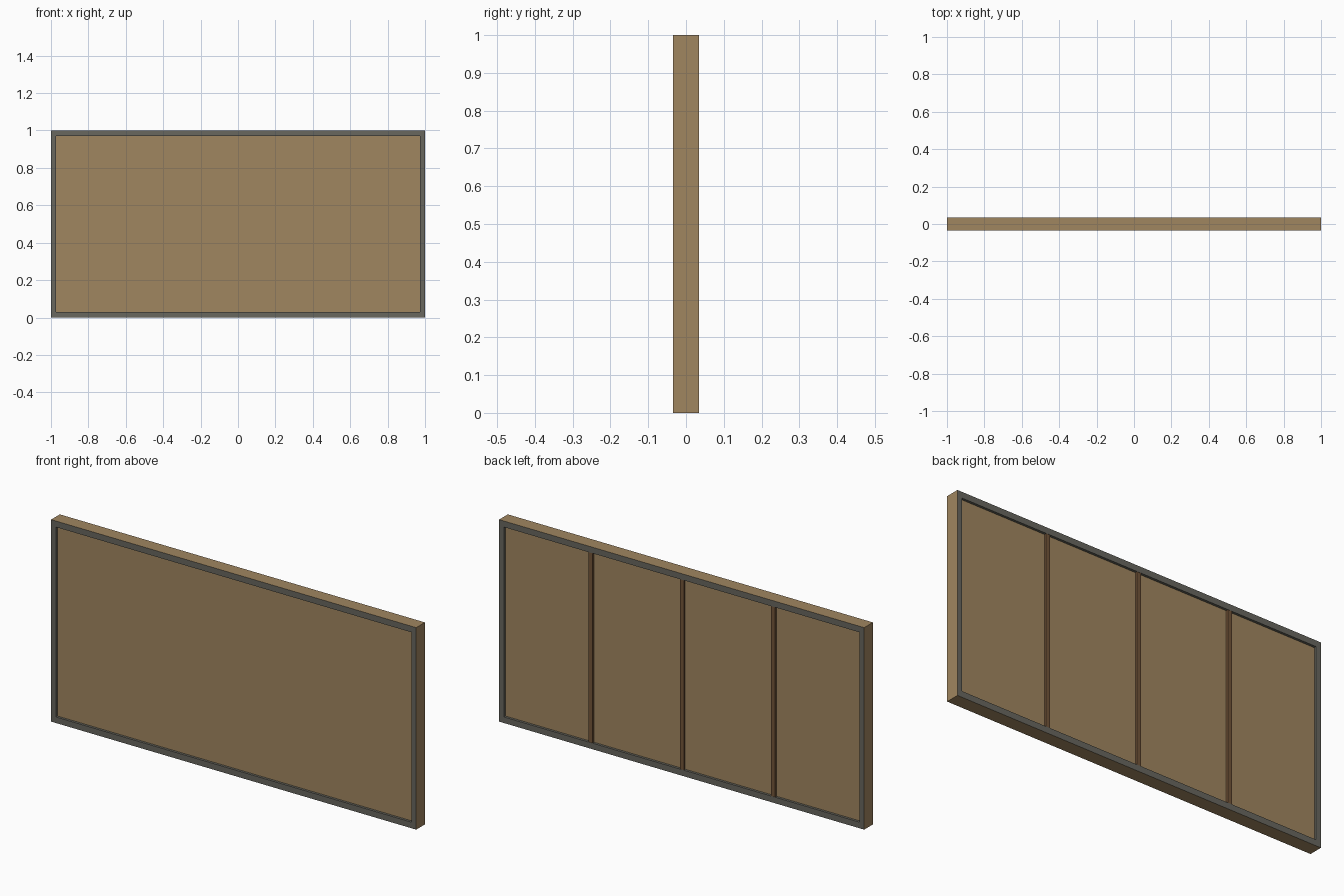
import bpy, bmesh

if "Cube" in bpy.data.objects:
    bpy.data.objects.remove(bpy.data.objects["Cube"])


def material(name, srgb):
    m = bpy.data.materials.new(name)
    lin = [((c / 255 + 0.055) / 1.055) ** 2.4 for c in srgb]
    m.diffuse_color = (*lin, 1)
    m.use_nodes = True
    m.node_tree.nodes["Principled BSDF"].inputs["Base Color"].default_value = m.diffuse_color
    return m


TAN = material("tan board", (160, 134, 96))
GREY = material("grey frame", (104, 103, 95))
BROWN = material("brown rib", (115, 85, 57))

W, H, D = 1.0, 1.0, 0.034      # half width, height, half depth
BX, BZ = 0.026, 0.03           # border widths
RECESS = 0.012


def box(name, x0, x1, y0, y1, z0, z1, mat):
    bm = bmesh.new()
    bmesh.ops.create_cube(bm, size=1)
    for v in bm.verts:
        v.co = (x1 if v.co.x > 0 else x0,
                y1 if v.co.y > 0 else y0,
                z1 if v.co.z > 0 else z0)
    me = bpy.data.meshes.new(name)
    bm.to_mesh(me)
    bm.free()
    me.materials.append(mat)
    ob = bpy.data.objects.new(name, me)
    bpy.context.collection.objects.link(ob)
    return ob


# mitred frame ring: grey front, back and inner lips, tan outer edge
def loop(bm, x, z0, z1, y):
    return [bm.verts.new(p) for p in ((-x, y, z0), (x, y, z0), (x, y, z1), (-x, y, z1))]


bm = bmesh.new()
rings = [loop(bm, W, 0, H, -D), loop(bm, W, 0, H, D),
         loop(bm, W - BX, BZ, H - BZ, D), loop(bm, W - BX, BZ, H - BZ, -D)]
for r in range(4):
    a, b = rings[r], rings[(r + 1) % 4]
    for i in range(4):
        j = (i + 1) % 4
        f = bm.faces.new((a[i], a[j], b[j], b[i]))
        f.material_index = 1 if r == 0 else 0
bmesh.ops.recalc_face_normals(bm, faces=bm.faces)
me = bpy.data.meshes.new("frame")
bm.to_mesh(me)
bm.free()
me.materials.append(GREY)
me.materials.append(TAN)
bpy.context.collection.objects.link(bpy.data.objects.new("frame", me))

# recessed board filling the frame
box("board", -W + BX, W - BX, -D + RECESS, D - RECESS, BZ, H - BZ, TAN)

# three upright ribs on the back
for i, x in enumerate((-0.5, 0.0, 0.5)):
    box(f"back_rib_{i + 1}", x - 0.011, x + 0.011, D - RECESS - 0.002, D - 0.001, BZ, H - BZ, BROWN)
